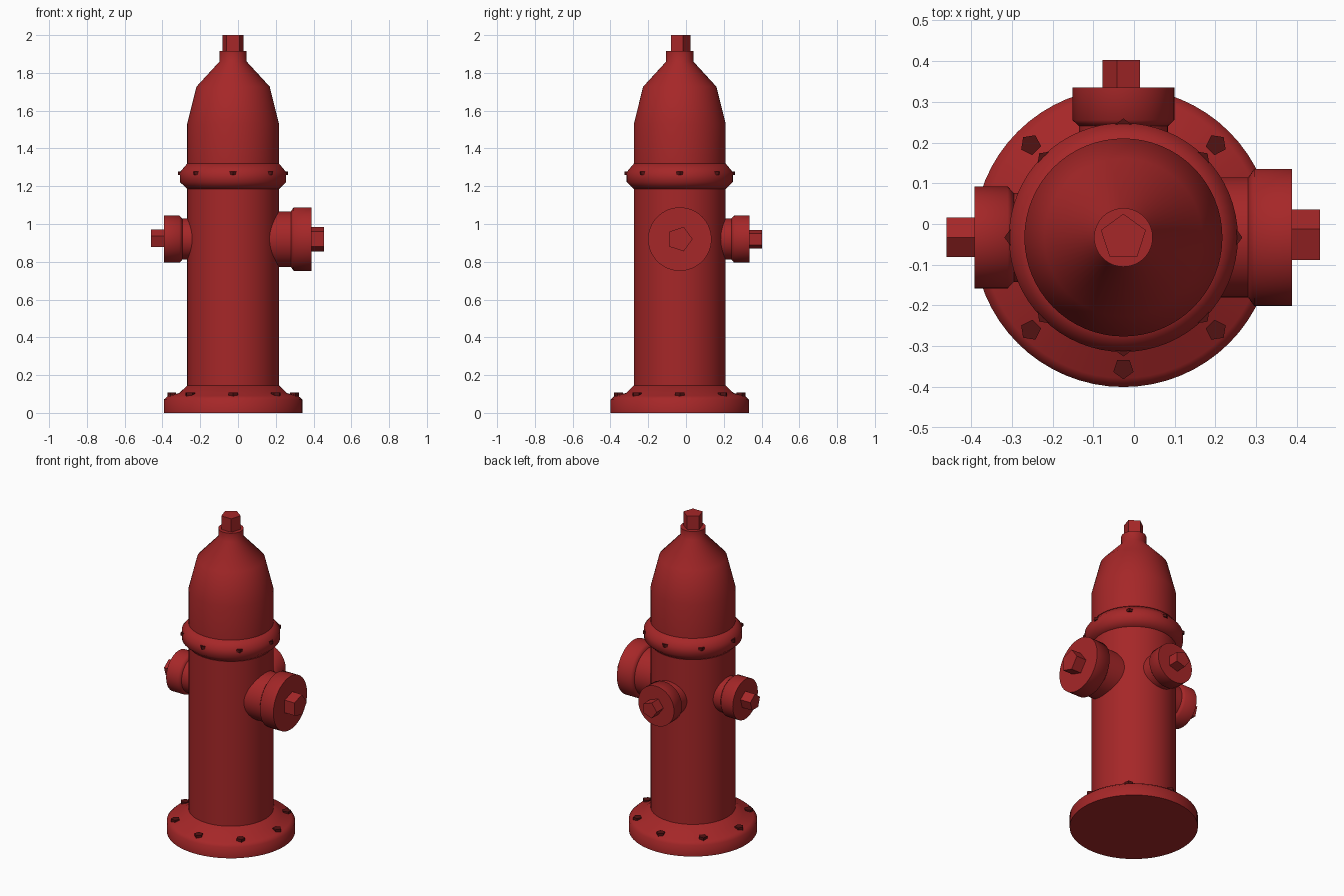
import bpy
import math
from mathutils import Matrix, Vector

if "Cube" in bpy.data.objects:
    bpy.data.objects.remove(bpy.data.objects["Cube"])

CX, CY = -0.026, -0.033      # main axis of the barrel
NOZZLE_Z = 0.92


def make_material(name, rgb):
    mat = bpy.data.materials.new(name)
    mat.use_nodes = True
    color = (*rgb, 1.0)
    mat.diffuse_color = color
    bsdf = mat.node_tree.nodes["Principled BSDF"]
    bsdf.inputs["Base Color"].default_value = color
    bsdf.inputs["Roughness"].default_value = 0.6
    return mat


RED = make_material("hydrant red", (0.38, 0.02, 0.021))
DARK = make_material("dark bolt red", (0.085, 0.006, 0.006))


def lathe(name, profile, matrix, sides=64, material=RED, smooth=True):
    """Spin (radius, height) points around local z, with closed ends."""
    verts = [(r * math.cos(math.tau * i / sides), r * math.sin(math.tau * i / sides), h)
             for r, h in profile for i in range(sides)]
    faces = []
    for k in range(len(profile) - 1):
        a, b = k * sides, (k + 1) * sides
        for i in range(sides):
            j = (i + 1) % sides
            faces.append((a + i, a + j, b + j, b + i))
    faces.append(tuple(reversed(range(sides))))
    faces.append(tuple(range(len(verts) - sides, len(verts))))
    mesh = bpy.data.meshes.new(name)
    mesh.from_pydata(verts, [], faces)
    mesh.materials.append(material)
    obj = bpy.data.objects.new(name, mesh)
    bpy.context.collection.objects.link(obj)
    obj.matrix_world = matrix
    if smooth:
        bpy.ops.object.select_all(action="DESELECT")
        obj.select_set(True)
        bpy.context.view_layer.objects.active = obj
        bpy.ops.object.shade_smooth_by_angle(angle=math.radians(60))
    return obj


def frame(outward, corner, height):
    """Local z points outward, local x points to the first nut corner."""
    z, x = Vector(outward), Vector(corner)
    y = z.cross(x)
    rot = Matrix((x, y, z)).transposed().to_4x4()
    return Matrix.Translation((CX, CY, height)) @ rot


upright = frame((0, 0, 1), (0, 1, 0), 0)

# Base flange
lathe("base_flange", [(0.367, 0), (0.367, 0.07), (0.345, 0.09), (0.285, 0.105),
                      (0.243, 0.145)], upright)

# Barrel
lathe("barrel", [(0.243, 0.14), (0.243, 1.2)], upright)

# Collar between barrel and bonnet
lathe("collar", [(0.243, 1.185), (0.281, 1.222), (0.281, 1.275), (0.243, 1.32)], upright)

# Bonnet with its neck
lathe("bonnet", [(0.243, 1.31), (0.243, 1.53), (0.194, 1.727), (0.072, 1.86),
                 (0.072, 1.915)], upright)

# Five-sided operating nut
lathe("top_nut", [(0.058, 1.91), (0.058, 2.0)], upright, sides=5, smooth=False)

# Rings of bolts on the base and the collar
for ring, reach, size, low, high in (("base_bolt", 0.322, 0.026, 0.08, 0.107),
                                     ("collar_bolt", 0.27, 0.022, 1.26, 1.278)):
    for i in range(8):
        turn = Matrix.Rotation(math.tau * i / 8, 4, "Z")
        place = (Matrix.Translation((CX, CY, 0)) @ turn
                 @ Matrix.Translation((reach, 0, 0)))
        lathe(f"{ring}_{i + 1}", [(size, low), (size, high)], place,
              sides=5, material=DARK, smooth=False)

# Nozzles: neck, cap and nut along one outward axis
# name, outward, nut corner, neck radius, cap radius, cap start, cap end, nut radius, nut end
NOZZLES = (
    ("left", (1, 0, 0), (0, 1, 0), 0.147, 0.168, 0.321, 0.414, 0.068, 0.482),
    ("right", (-1, 0, 0), (0, 0, 1), 0.109, 0.125, 0.284, 0.365, 0.051, 0.434),
    ("back", (0, 1, 0), (-1, 0, 0), 0.109, 0.125, 0.288, 0.368, 0.051, 0.435),
)
for name, out, corner, neck, cap, start, end, nut, tip in NOZZLES:
    place = frame(out, corner, NOZZLE_Z)
    lathe(name + "_nozzle_neck", [(neck, 0.1), (neck, start)], place)
    lathe(name + "_nozzle_cap", [(neck, start - 0.015), (cap, start), (cap, end)], place)
    lathe(name + "_nozzle_nut", [(nut, end - 0.01), (nut, tip)], place,
          sides=5, smooth=False)
